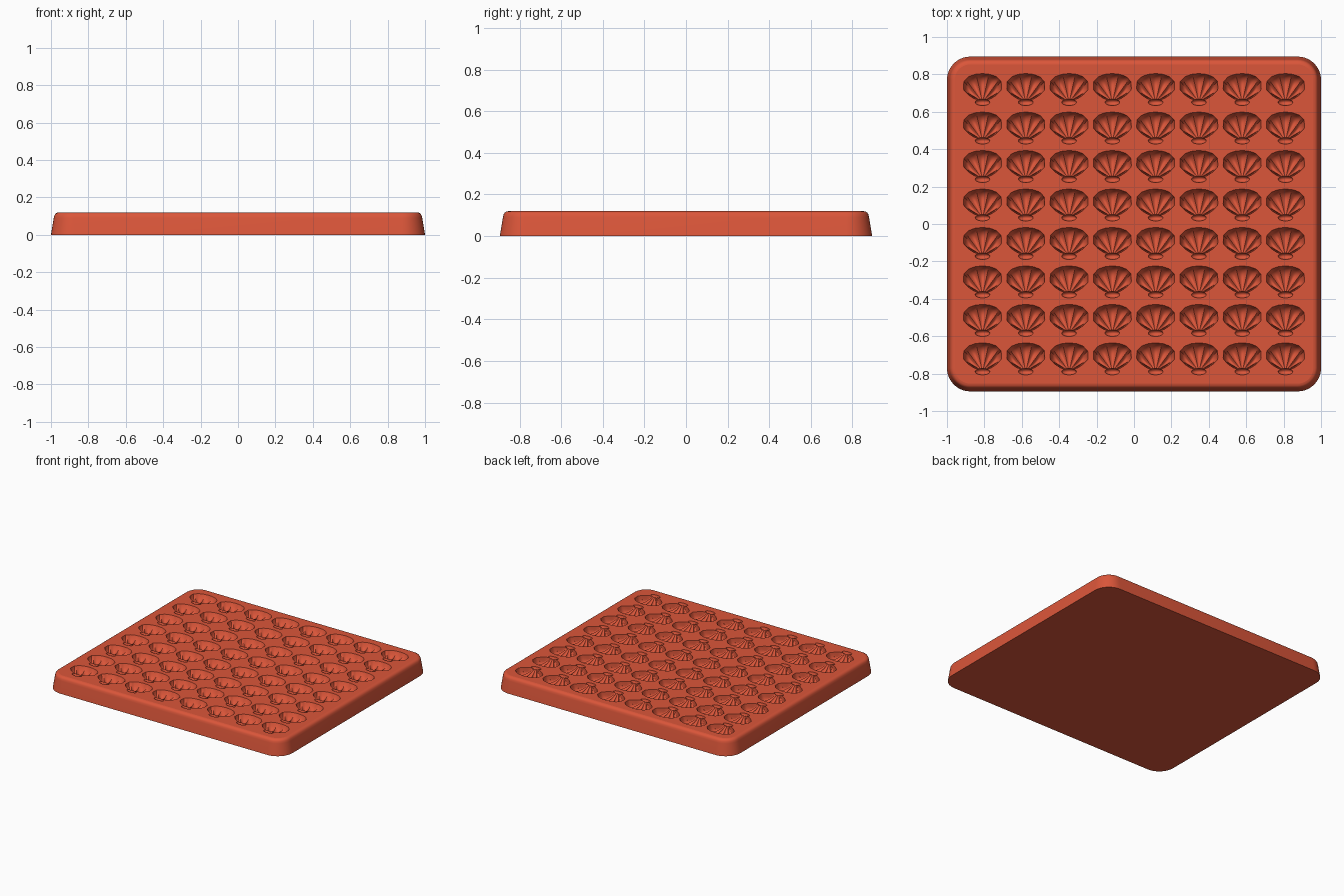
import bpy, bmesh
from math import sin, cos, pi, sqrt
from mathutils import Matrix, Vector

cube = bpy.data.objects.get("Cube")
if cube:
    bpy.data.objects.remove(cube, do_unlink=True)

HEIGHT = 0.12
FIRST = Vector((-0.81, -0.72))
STEP = (0.2314, 0.2057)
COUNT = 8

red = bpy.data.materials.new("brick_red_silicone")
red.use_nodes = True
red.diffuse_color = (0.71, 0.093, 0.042, 1)
red.node_tree.nodes["Principled BSDF"].inputs["Base Color"].default_value = red.diffuse_color


def make_object(name, bm):
    bmesh.ops.recalc_face_normals(bm, faces=bm.faces[:])
    mesh = bpy.data.meshes.new(name)
    bm.to_mesh(mesh)
    bm.free()
    mesh.materials.append(red)
    obj = bpy.data.objects.new(name, mesh)
    bpy.context.collection.objects.link(obj)
    return obj


def bridge(bm, a, b, closed=True):
    n = len(a)
    for i in range(n if closed else n - 1):
        j = (i + 1) % n
        bm.faces.new((a[i], a[j], b[j], b[i]))


# Tray block: stacked rounded rectangles with sloping sides and a soft top edge
def rounded_ring(bm, inset, z, radius=0.125, steps=10):
    ring, r = [], radius - inset
    for k, (sx, sy) in enumerate(((1, 1), (-1, 1), (-1, -1), (1, -1))):
        for s in range(steps + 1):
            a = (k + s / steps) * pi / 2
            ring.append(bm.verts.new((sx * (1 - radius) + r * cos(a),
                                      sy * (0.895 - radius) + r * sin(a), z)))
    return ring


bm = bmesh.new()
sections = [(0, 0), (0.015, 0.09), (0.018, 0.104), (0.024, 0.113),
            (0.032, 0.118), (0.042, HEIGHT)]
rings = [rounded_ring(bm, inset, z) for inset, z in sections]
for lower, upper in zip(rings, rings[1:]):
    bridge(bm, lower, upper)
bm.faces.new(rings[0])
bm.faces.new(rings[-1])
tray = make_object("mould_tray", bm)

# Fan-shaped shell cutter: ribbed bowl swept along rays from the hinge
HALF_RIM = [(0, .085), (.04, .081), (.075, .068), (.1, .042),
            (.102, -.002), (.075, -.03), (.045, -.05)]
LOBES, RAYS, RINGS, DEPTH = 7, 56, 12, 0.055


def rim(u):
    s = abs(u) * (len(HALF_RIM) - 1)
    i = min(int(s), len(HALF_RIM) - 2)
    p = Vector(HALF_RIM[i]).lerp(Vector(HALF_RIM[i + 1]), s - i)
    return Vector((p.x if u >= 0 else -p.x, p.y))


bm = bmesh.new()
grid = []
for r in range(RINGS + 1):
    t, row = r / RINGS, []
    bowl = max(0, sin(pi * t ** 1.5)) ** 0.6
    for k in range(RAYS + 1):
        u = 2 * k / RAYS - 1
        p = Vector((u * 0.025, -0.055)).lerp(rim(u), t)
        side = sqrt(max(0, 1 - u ** 6))
        rib = 0.7 + 0.3 * abs(sin(LOBES * pi * k / RAYS))
        row.append(bm.verts.new((p.x, p.y, 0.001 - DEPTH * bowl * side * rib)))
    grid.append(row)
for a, b in zip(grid, grid[1:]):
    bridge(bm, a, b, closed=False)
border = (grid[0] + [row[-1] for row in grid[1:-1]] + grid[-1][::-1]
          + [row[0] for row in grid[-2:0:-1]])
lid = [bm.verts.new((v.co.x, v.co.y, 0.03)) for v in border]
bridge(bm, border, lid)
bm.faces.new(lid)
fan_cutter = make_object("shell_fan_cutter", bm)

# Hinge knob cutter: small flattened ball at the foot of the fan
bm = bmesh.new()
bmesh.ops.create_uvsphere(
    bm, u_segments=20, v_segments=10, radius=1,
    matrix=Matrix.Translation((0, -0.069, 0.002)) @ Matrix.Diagonal((0.04, 0.018, 0.028, 1)))
knob_cutter = make_object("shell_knob_cutter", bm)

# Repeat the cutters in rows and columns and carve them out of the tray
bpy.context.view_layer.objects.active = tray
for cutter in (fan_cutter, knob_cutter):
    cutter.location = (FIRST.x, FIRST.y, HEIGHT)
    cutter.hide_render = True
    for axis in range(2):
        arr = cutter.modifiers.new("repeat", "ARRAY")
        arr.use_relative_offset = False
        arr.use_constant_offset = True
        offset = [0, 0, 0]
        offset[axis] = STEP[axis]
        arr.constant_offset_displace = offset
        arr.count = COUNT
    cut = tray.modifiers.new("carve", "BOOLEAN")
    cut.operation = "DIFFERENCE"
    cut.solver = "EXACT"
    cut.object = cutter
    bpy.context.view_layer.update()
    bpy.ops.object.modifier_apply(modifier=cut.name)
    bpy.data.objects.remove(cutter, do_unlink=True)

# Smooth the rounded surfaces, keep the level top and base flat
bpy.ops.object.select_all(action="DESELECT")
tray.select_set(True)
bpy.ops.object.shade_smooth_by_angle(angle=0.55)
for face in tray.data.polygons:
    if abs(face.normal.z) > 0.9995:
        face.use_smooth = False
